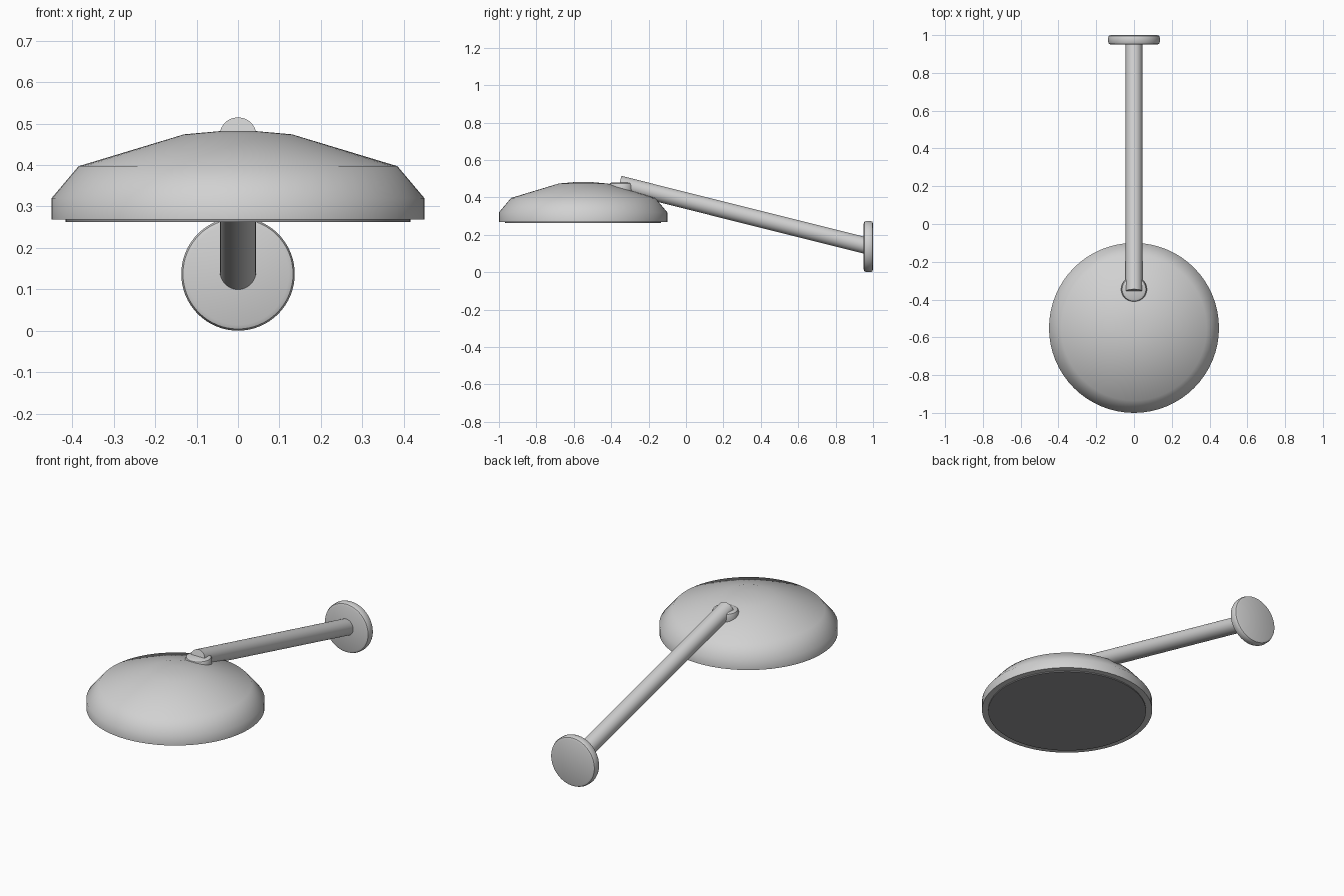
import bpy, math
from mathutils import Vector

cube = bpy.data.objects.get("Cube")
if cube:
    bpy.data.objects.remove(cube, do_unlink=True)


def make_material(name, rgb):
    mat = bpy.data.materials.new(name)
    mat.use_nodes = True
    colour = (*rgb, 1)
    mat.diffuse_color = colour
    mat.node_tree.nodes["Principled BSDF"].inputs["Base Color"].default_value = colour
    return mat


metal = make_material("satin grey metal", (0.64, 0.64, 0.64))
dark = make_material("dark grey diffuser", (0.3, 0.3, 0.31))


def lathe(name, profile, start, axis, mat, smooth_angle=40, sides=64):
    """Revolve (radius, height) points around an axis from a start point."""
    verts, faces = [], []
    for r, h in profile:
        for i in range(sides):
            a = 2 * math.pi * i / sides
            verts.append((r * math.cos(a), r * math.sin(a), h))
    for k in range(len(profile) - 1):
        for i in range(sides):
            j = (i + 1) % sides
            a, b = k * sides, (k + 1) * sides
            faces.append((a + i, a + j, b + j, b + i))
    faces.append(tuple(reversed(range(sides))))
    faces.append(tuple(range(len(verts) - sides, len(verts))))
    mesh = bpy.data.meshes.new(name)
    mesh.from_pydata(verts, [], faces)
    mesh.materials.append(mat)
    obj = bpy.data.objects.new(name, mesh)
    bpy.context.collection.objects.link(obj)
    obj.location = start
    obj.rotation_euler = Vector(axis).to_track_quat('Z', 'Y').to_euler()
    bpy.ops.object.select_all(action='DESELECT')
    obj.select_set(True)
    bpy.context.view_layer.objects.active = obj
    bpy.ops.object.shade_smooth_by_angle(angle=math.radians(smooth_angle))
    return obj


def rounded_disc(radius, height, bevel, steps=2):
    """Profile of a disc with rounded rims."""
    arc = [(radius - bevel + bevel * math.sin(t), bevel - bevel * math.cos(t))
           for t in (math.pi / 2 * i / steps for i in range(steps + 1))]
    return arc + [(r, height - h) for r, h in reversed(arc)]


UP = (0, 0, 1)
BACK = (0, 1, 0)

# Domed shade
lathe("lamp_shade",
      [(0.45, 0), (0.45, 0.052), (0.385, 0.129), (0.13, 0.206), (0.04, 0.214)],
      (0, -0.55, 0.268), UP, metal, smooth_angle=55)

# Dark diffuser disc under the shade
lathe("diffuser", [(0.417, 0), (0.417, 0.02)], (0, -0.55, 0.262), UP, dark)

# Knuckle where the arm meets the shade
lathe("knuckle", rounded_disc(0.068, 0.08, 0.018), (0, -0.346, 0.4), UP, metal)

# Sloping arm
arm_start, arm_end = Vector((0, -0.356, 0.472)), Vector((0, 0.965, 0.141))
arm_axis = arm_end - arm_start
lathe("arm", [(0.044, 0), (0.044, arm_axis.length)], arm_start, arm_axis, metal)

# Round wall plate
lathe("wall_plate", rounded_disc(0.137, 0.05, 0.014), (0, 0.95, 0.137), BACK, metal)
